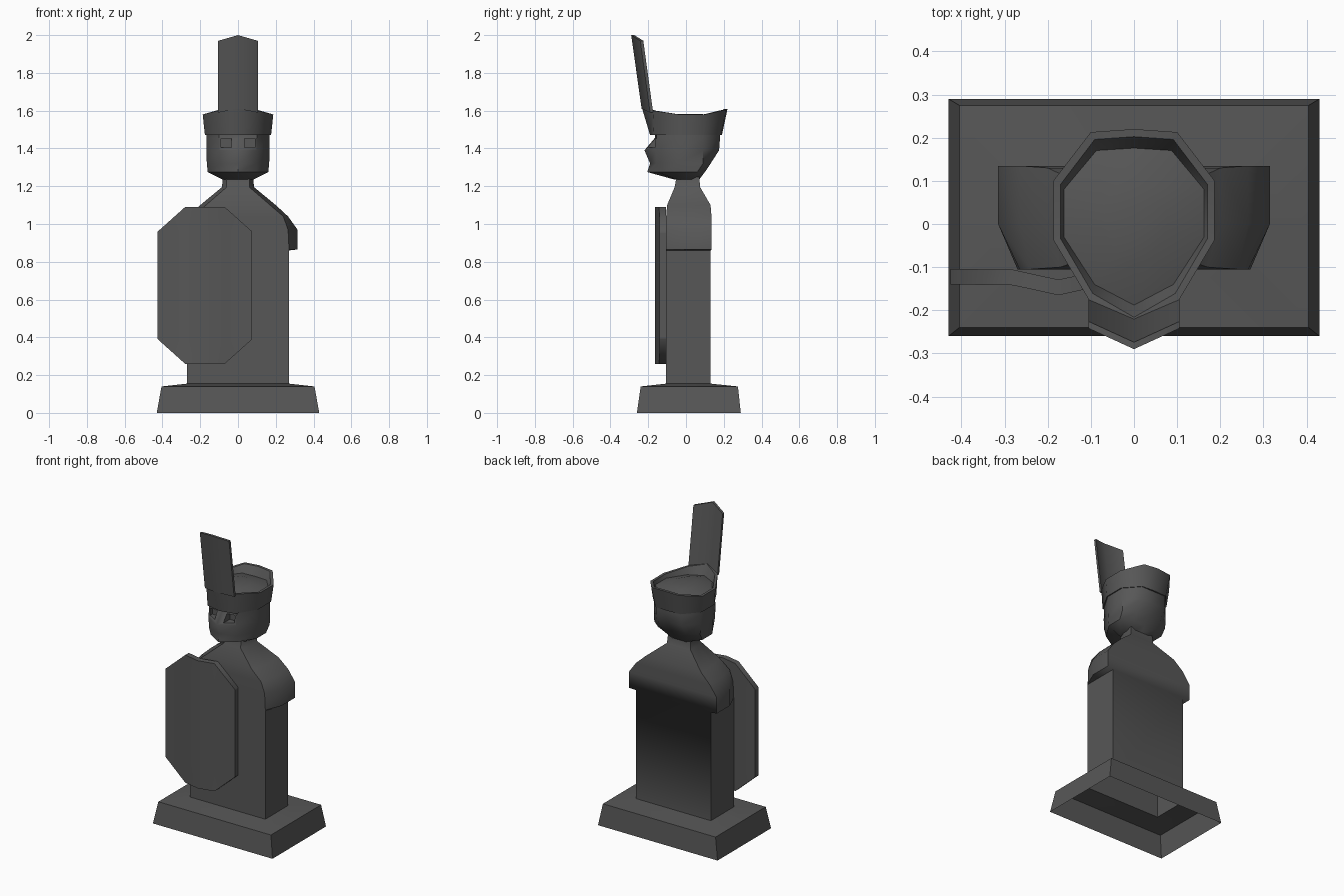
import bpy, bmesh, math

if "Cube" in bpy.data.objects:
    bpy.data.objects.remove(bpy.data.objects["Cube"])

grey = bpy.data.materials.new("dark_grey")
grey.diffuse_color = (0.095, 0.095, 0.095, 1)
grey.use_nodes = True
grey.node_tree.nodes["Principled BSDF"].inputs["Base Color"].default_value = grey.diffuse_color


def finish(name, bm, angle=50):
    bmesh.ops.recalc_face_normals(bm, faces=bm.faces)
    me = bpy.data.meshes.new(name)
    bm.to_mesh(me)
    bm.free()
    ob = bpy.data.objects.new(name, me)
    bpy.context.collection.objects.link(ob)
    me.materials.append(grey)
    bpy.ops.object.select_all(action='DESELECT')
    ob.select_set(True)
    bpy.context.view_layer.objects.active = ob
    bpy.ops.object.shade_smooth_by_angle(angle=math.radians(angle))
    return ob


def mirrored(half):
    """Close a right-hand half outline into a full symmetric ring."""
    return half + [(-x, y, z) for x, y, z in reversed(half) if x > 0]


def loft(rings, cap_start=True, cap_end=True):
    bm = bmesh.new()
    loops = [[bm.verts.new(p) for p in r] for r in rings]
    n = len(loops[0])
    for a, b in zip(loops, loops[1:]):
        for i in range(n):
            bm.faces.new((a[i], a[(i + 1) % n], b[(i + 1) % n], b[i]))
    if cap_start:
        bm.faces.new(loops[0])
    if cap_end:
        bm.faces.new(loops[-1])
    return bm


def sheet(name, columns, thickness):
    """Vertical strips of points, thickened towards +y."""
    bm = bmesh.new()
    cols = [[bm.verts.new(p) for p in c] for c in columns]
    for a, b in zip(cols, cols[1:]):
        for i in range(len(a) - 1):
            bm.faces.new((a[i], b[i], b[i + 1], a[i + 1]))
    res = bmesh.ops.extrude_face_region(bm, geom=bm.faces[:] + bm.edges[:] + bm.verts[:])
    moved = [g for g in res["geom"] if isinstance(g, bmesh.types.BMVert)]
    bmesh.ops.translate(bm, vec=(0, thickness, 0), verts=moved)
    return finish(name, bm)


# Hollow plinth, robe and shoulders: z, front x, side x, front y, mid y, back y
sections = [
    (0.00, 0.43, 0.43, -0.26, 0.0, 0.29),
    (0.14, 0.405, 0.405, -0.24, 0.0, 0.275),
    (0.155, 0.27, 0.27, -0.105, 0.0, 0.13),
    (0.86, 0.27, 0.27, -0.105, 0.0, 0.13),
    (0.865, 0.27, 0.315, -0.105, 0.0, 0.135),
    (0.97, 0.265, 0.315, -0.105, 0.0, 0.135),
    (1.04, 0.24, 0.265, -0.105, 0.0, 0.135),
    (1.10, 0.17, 0.2, -0.10, 0.0, 0.13),
    (1.195, 0.06, 0.085, -0.06, 0.0, 0.075),
    (1.25, 0.06, 0.08, -0.05, 0.0, 0.07),
]
body = [mirrored([(a, f, z), (b, m, z), (b, k, z)]) for z, a, b, f, m, k in sections]
finish("body_and_plinth", loft(body, cap_start=False))


# Head: z, nose y, cheek x, cheek y, side x, back x, back y
def head_ring(z, f, cx, cy, w, bx, k):
    return mirrored([(0, f, z), (cx, cy, z), (w, -0.04, z),
                     (w, min(0.09, k - 0.04), z), (bx, k, z), (0, k, z)])


head = finish("head", loft([head_ring(*s) for s in [
    (1.235, -0.06, 0.05, -0.05, 0.08, 0.05, 0.07),
    (1.275, -0.205, 0.09, -0.15, 0.16, 0.08, 0.10),
    (1.32, -0.19, 0.10, -0.155, 0.165, 0.09, 0.13),
    (1.39, -0.22, 0.10, -0.16, 0.168, 0.09, 0.175),
    (1.455, -0.165, 0.10, -0.155, 0.168, 0.09, 0.18),
    (1.49, -0.165, 0.10, -0.155, 0.168, 0.09, 0.18)]]))

# Eye sockets cut into the face
for side in (-1, 1):
    bpy.ops.mesh.primitive_cube_add(size=1, location=(side * 0.063, -0.19, 1.428))
    cutter = bpy.context.object
    cutter.name = "eye_cutter"
    cutter.scale = (0.055, 0.11, 0.048)
    cutter.hide_render = True
    cutter.data.materials.append(grey)
    mod = head.modifiers.new("eye_socket", 'BOOLEAN')
    mod.operation = 'DIFFERENCE'
    mod.object = cutter
    bpy.context.view_layer.objects.active = head
    bpy.ops.object.modifier_apply(modifier=mod.name)
    bpy.data.objects.remove(cutter)

# Crown-like hat with a recessed, slightly domed lid
rim = [(0, -0.235, 1.62), (0.105, -0.175, 1.60), (0.187, -0.037, 1.58),
       (0.187, 0.10, 1.58), (0.10, 0.213, 1.605), (0, 0.22, 1.61)]
band = [(0, -0.19, 1.47), (0.10, -0.17, 1.47), (0.175, -0.04, 1.47),
        (0.175, 0.09, 1.47), (0.09, 0.185, 1.47), (0, 0.19, 1.47)]
inner = [(x * 0.91, y * 0.92, z) for x, y, z in rim]
lid = [(x * 0.87, y * 0.8, 1.555) for x, y, z in rim]
dome = [(x * 0.4, y * 0.4, 1.582) for x, y, z in rim]
finish("hat", loft([mirrored(r) for r in (band, rim, inner, lid, dome)]))

# Tall front plate of the hat, folded along its centre
sheet("hat_front_plate", [
    [(-0.105, -0.19, 1.59), (-0.105, -0.242, 1.97)],
    [(0, -0.235, 1.61), (0, -0.29, 2.0)],
    [(0.105, -0.19, 1.59), (0.105, -0.242, 1.97)]], 0.016)

# Shield: x, front y, low z, high z, with a forward centre ridge
sheet("shield", [[(x, y, lo), (x, y, 0.39), (x, y, 0.96), (x, y, hi)] if lo < 0.38
                 else [(x, y, lo), (x, y, lo + 0.01), (x, y, hi - 0.01), (x, y, hi)]
                 for x, y, lo, hi in [
    (-0.425, -0.14, 0.39, 0.96), (-0.28, -0.142, 0.26, 1.09),
    (-0.175, -0.165, 0.26, 1.09), (-0.07, -0.142, 0.26, 1.09),
    (0.075, -0.14, 0.39, 0.96)]], 0.036)
